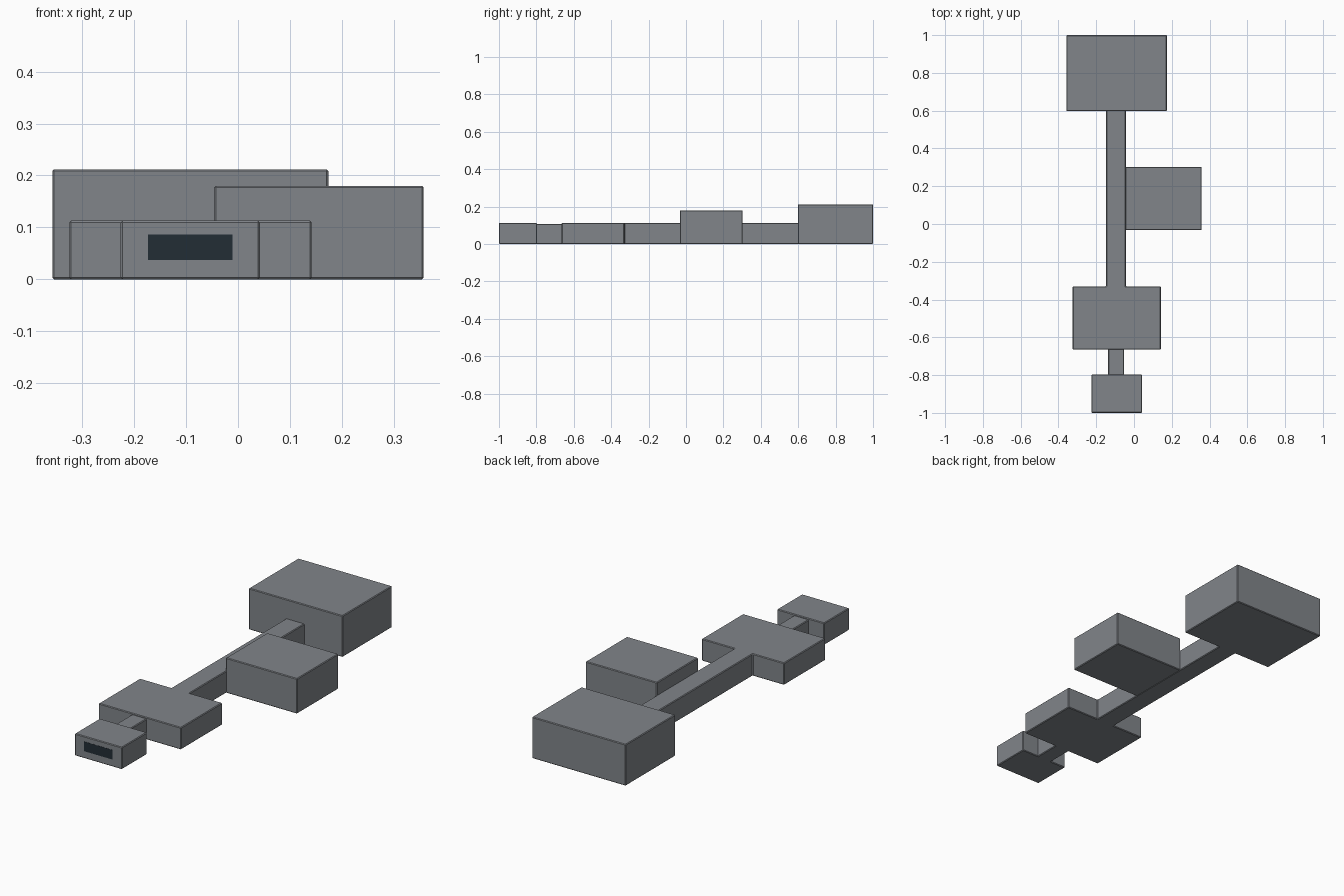
import bpy, bmesh

if "Cube" in bpy.data.objects:
    bpy.data.objects.remove(bpy.data.objects["Cube"])


def material(name, rgb):
    m = bpy.data.materials.new(name)
    m.diffuse_color = (*rgb, 1)
    m.use_nodes = True
    m.node_tree.nodes["Principled BSDF"].inputs["Base Color"].default_value = m.diffuse_color
    return m


GREY = material("stone grey", (0.22, 0.235, 0.255))
DARK = material("dark slate", (0.016, 0.026, 0.036))


def block(name, outline, z0, z1, mat, bevel=0.0035):
    """Extrude a counter-clockwise floor outline upwards and chamfer its edges."""
    bm = bmesh.new()
    base = bm.faces.new([bm.verts.new((x, y, z0)) for x, y in outline])
    top = bmesh.ops.extrude_face_region(bm, geom=[base])
    for v in top["geom"]:
        if isinstance(v, bmesh.types.BMVert):
            v.co.z = z1
    bmesh.ops.recalc_face_normals(bm, faces=bm.faces)
    me = bpy.data.meshes.new(name)
    bm.to_mesh(me)
    bm.free()
    me.materials.append(mat)
    ob = bpy.data.objects.new(name, me)
    bpy.context.collection.objects.link(ob)
    if bevel:
        mod = ob.modifiers.new("chamfer", 'BEVEL')
        mod.width = bevel
        mod.segments = 1
    return ob


def rect(x0, x1, y0, y1):
    return [(x0, y0), (x1, y0), (x1, y1), (x0, y1)]


# Middle room and long corridor share one continuous roof
block("middle_room_and_corridor",
      [(-0.325, -0.665), (0.142, -0.665), (0.142, -0.33), (-0.043, -0.33),
       (-0.043, 0.61), (-0.147, 0.61), (-0.147, -0.33), (-0.325, -0.33)],
      0, 0.113, GREY)

# Separate rooms
block("back_room", rect(-0.358, 0.174, 0.598, 1.0), 0, 0.212, GREY)
block("side_room", rect(-0.046, 0.358, -0.033, 0.302), 0, 0.18, GREY)
block("entrance_room", rect(-0.226, 0.042, -1.0, -0.797), 0, 0.113, GREY)

# Short, slightly lower passage between entrance and middle room
block("entrance_passage", rect(-0.137, -0.053, -0.805, -0.657), 0, 0.106, GREY)

# Dark entrance opening
block("entrance_opening", rect(-0.173, -0.011, -1.001, -0.997), 0.037, 0.086, DARK, 0)
